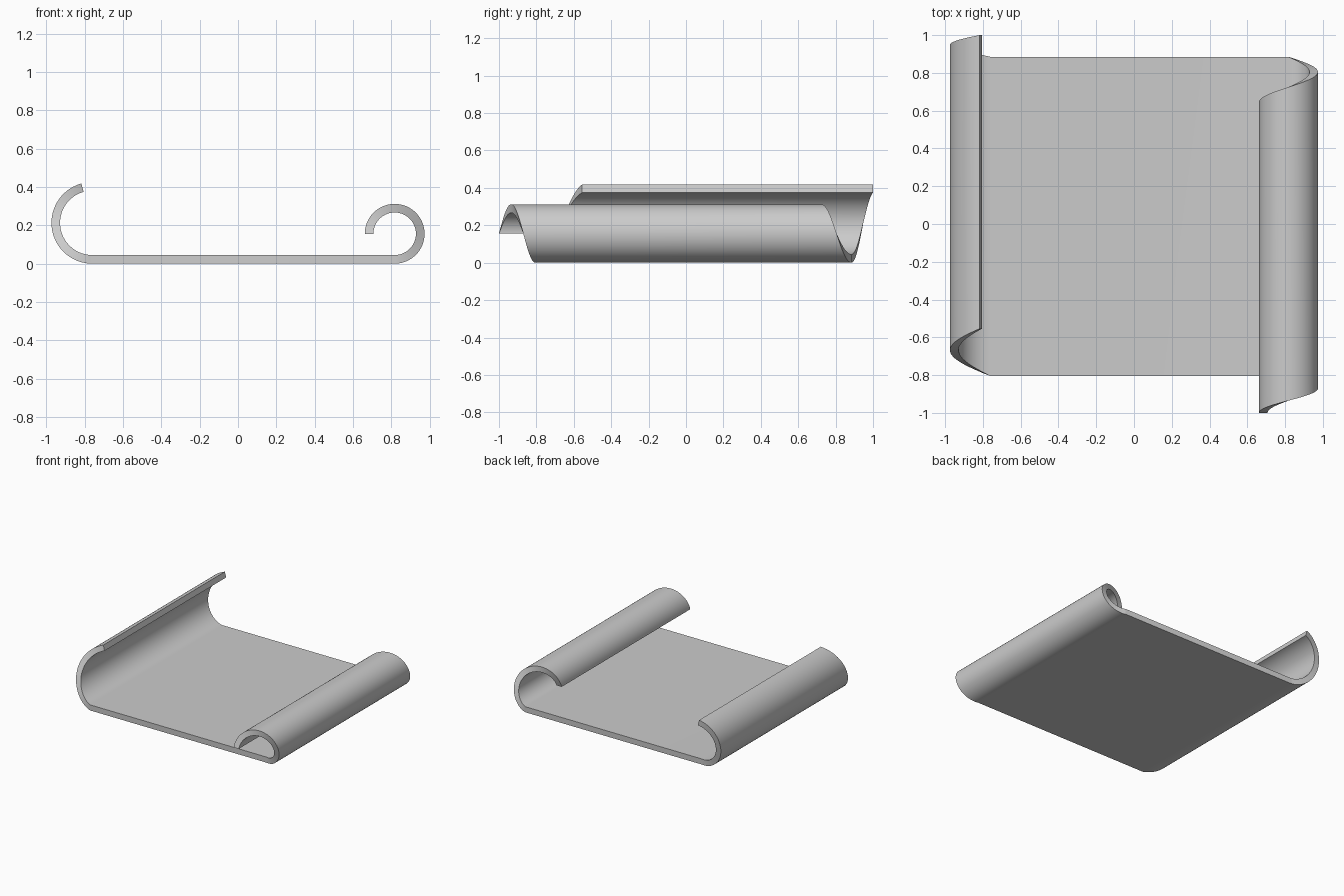
import bpy, bmesh
from math import sin, cos, radians

if "Cube" in bpy.data.objects:
    bpy.data.objects.remove(bpy.data.objects["Cube"])

T = 0.045                      # sheet thickness
FRONT, BACK = -0.805, 0.885    # ends of the flat part


def curl(cx, r, side, sweep, front, back, steps):
    """Stations of a curl: outer (x, z), inner (x, z), front y, back y.
    The ends drift evenly along y as the sheet rolls up."""
    out = []
    for i in range(steps + 1):
        t = i / steps
        a = radians(sweep) * t
        s, c = side * sin(a), -cos(a)
        out.append(((cx + r * s, r + r * c),
                    (cx + (r - T) * s, r + (r - T) * c),
                    FRONT + (front - FRONT) * t,
                    BACK + (back - BACK) * t))
    return out


# Open left curl, flat middle, tighter right curl
left = curl(-0.761, 0.213, -1, 164.5, -0.555, 1.0, 40)
right = curl(0.818, 0.156, 1, 270, -1.0, 0.645, 64)
stations = left[::-1] + right

# Sweep a four-cornered section through all stations
bm = bmesh.new()
rings = []
for (ox, oz), (ix, iz), y0, y1 in stations:
    rings.append([bm.verts.new(p) for p in
                  ((ox, y0, oz), (ox, y1, oz), (ix, y1, iz), (ix, y0, iz))])
for a, b in zip(rings, rings[1:]):
    for k in range(4):
        n = (k + 1) % 4
        bm.faces.new((a[k], a[n], b[n], b[k]))
bm.faces.new(rings[0])
bm.faces.new(rings[-1])
bmesh.ops.recalc_face_normals(bm, faces=bm.faces)

mesh = bpy.data.meshes.new("scroll_sheet")
bm.to_mesh(mesh)
bm.free()
sheet = bpy.data.objects.new("scroll_sheet", mesh)
bpy.context.collection.objects.link(sheet)

# Smooth curls, crisp sheet edges
bpy.context.view_layer.objects.active = sheet
sheet.select_set(True)
bpy.ops.object.shade_smooth_by_angle(angle=radians(30))
